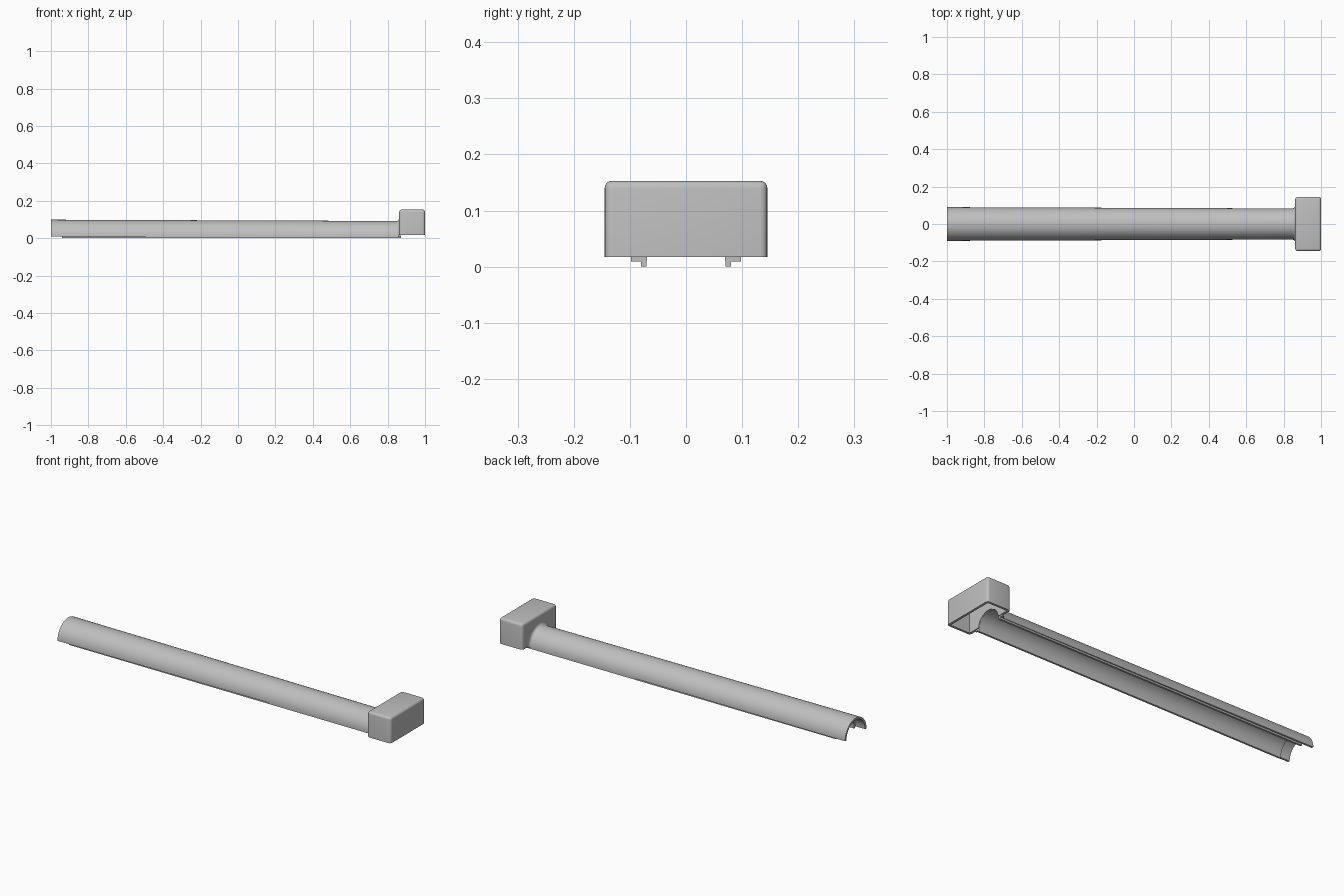
import bpy, bmesh, math
from mathutils import Vector

cube = bpy.data.objects.get("Cube")
if cube:
    bpy.data.objects.remove(cube, do_unlink=True)

grey = bpy.data.materials.new("light_grey_plastic")
grey.use_nodes = True
COLOUR = (0.52, 0.52, 0.52, 1)
grey.diffuse_color = COLOUR
grey.node_tree.nodes["Principled BSDF"].inputs["Base Color"].default_value = COLOUR

AXIS_Z = 0.009   # height of the tube's split plane
BORE = 0.07      # inner radius of the tube
SEGMENTS = 32


def make_object(name, bm):
    bmesh.ops.recalc_face_normals(bm, faces=bm.faces)
    mesh = bpy.data.meshes.new(name)
    bm.to_mesh(mesh)
    bm.free()
    mesh.materials.append(grey)
    obj = bpy.data.objects.new(name, mesh)
    bpy.context.collection.objects.link(obj)
    return obj


def activate(obj):
    bpy.ops.object.select_all(action='DESELECT')
    obj.select_set(True)
    bpy.context.view_layer.objects.active = obj


def smooth(obj):
    activate(obj)
    bpy.ops.object.shade_smooth_by_angle(angle=math.radians(30))


def block(name, low, high):
    low, high = Vector(low), Vector(high)
    bm = bmesh.new()
    bmesh.ops.create_cube(bm, size=1)
    for v in bm.verts:
        v.co = (low + high) / 2 + v.co * (high - low)
    return make_object(name, bm)


def arc(bm, x, radius, reverse=False):
    angles = [math.pi * i / SEGMENTS for i in range(SEGMENTS + 1)]
    if reverse:
        angles.reverse()
    return [bm.verts.new((x, radius * math.cos(a), AXIS_Z + radius * math.sin(a)))
            for a in angles]


def half_tube(name, stations):
    bm = bmesh.new()
    loops = [arc(bm, x, outer) + arc(bm, x, inner, True) for x, outer, inner in stations]
    count = len(loops[0])
    for a, b in zip(loops, loops[1:]):
        for i in range(count):
            j = (i + 1) % count
            bm.faces.new((a[i], a[j], b[j], b[i]))
    for ring in (loops[0], loops[-1]):
        for i in range(SEGMENTS):
            bm.faces.new((ring[i], ring[i + 1], ring[count - 2 - i], ring[count - 1 - i]))
    return make_object(name, bm)


def cut(target, cutter):
    cutter.hide_render = True
    activate(target)
    mod = target.modifiers.new("cut", 'BOOLEAN')
    mod.operation = 'DIFFERENCE'
    mod.solver = 'EXACT'
    mod.object = cutter
    bpy.ops.object.modifier_apply(modifier=mod.name)
    bpy.data.objects.remove(cutter, do_unlink=True)


# Tapered half tube: open socket at one end, flared collar at the other
stations = [(-1, 0.09, 0.079), (-0.942, 0.0898, 0.079), (-0.94, 0.0898, BORE),
            (0.845, 0.083, BORE)]
for step in range(1, 7):
    a = math.radians(15 * step)
    stations.append((0.845 + 0.017 * math.sin(a), 0.083 + 0.015 * (1 - math.cos(a)), BORE))
stations.append((0.87, 0.098, BORE))
smooth(half_tube("half_tube", stations))

# Locating lips below the two long edges
for side, name in ((-1, "front_lip"), (1, "back_lip")):
    y1, y2 = sorted((side * BORE, side * (BORE + 0.01)))
    block(name, (-0.94, y1, 0), (0.872, y2, AXIS_Z + 0.003))

# Hollow end box, rounded except around its open underside
BOTTOM, TOP, WALL = 0.017, 0.153, 0.012
box = block("end_box", (0.862, -0.145, BOTTOM), (1, 0.145, TOP))
bm = bmesh.new()
bm.from_mesh(box.data)
edges = [e for e in bm.edges if max(v.co.z for v in e.verts) > BOTTOM + 0.01]
bmesh.ops.bevel(bm, geom=edges, offset=0.013, segments=4, profile=0.5, affect='EDGES')
bm.to_mesh(box.data)
bm.free()
cut(box, block("box_cavity", (0.862 + WALL, -0.145 + WALL, BOTTOM - 0.05),
               (1 - WALL, 0.145 - WALL, TOP - WALL)))

# Arched passage from the tube into the box
bpy.ops.mesh.primitive_cylinder_add(vertices=64, radius=BORE + 0.001, depth=0.04,
                                    location=(0.866, 0, AXIS_Z),
                                    rotation=(0, math.pi / 2, 0))
passage = bpy.context.object
passage.name = "passage_cutter"
passage.data.materials.append(grey)
cut(box, passage)
smooth(box)
